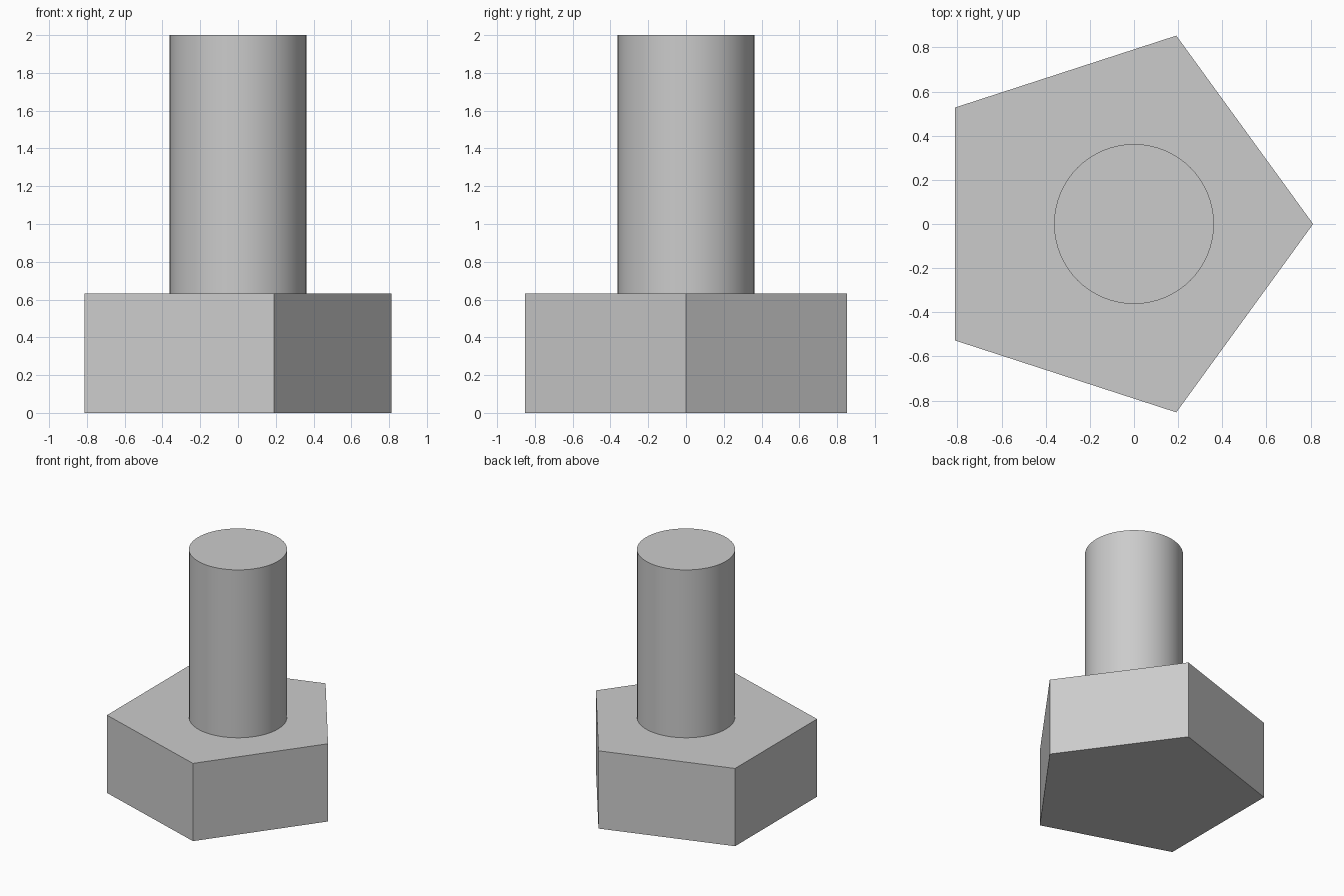
import bpy
import math

SIDES = 5
HEAD_RADIUS = 0.897
HEAD_HEIGHT = 0.633
SHAFT_RADIUS = 0.362
TOTAL_HEIGHT = 2.0

cube = bpy.data.objects.get("Cube")
if cube:
    bpy.data.objects.remove(cube, do_unlink=True)

# Plain grey metal
grey = bpy.data.materials.new("grey metal")
grey.use_nodes = True
colour = (0.6, 0.6, 0.6, 1)
grey.diffuse_color = colour
grey.node_tree.nodes["Principled BSDF"].inputs["Base Color"].default_value = colour


def prism(name, sides, radius, bottom, top, x, turn):
    bpy.ops.mesh.primitive_cylinder_add(
        vertices=sides, radius=radius, depth=top - bottom,
        location=(x, 0, (bottom + top) / 2), rotation=(0, 0, turn))
    part = bpy.context.object
    part.name = name
    part.data.materials.append(grey)
    bpy.ops.object.transform_apply(location=False, rotation=True, scale=False)
    return part


# Five-sided head, one corner pointing to +x, centred by its bounding box
offset = -HEAD_RADIUS * (1 - math.cos(math.pi / SIDES)) / 2
prism("bolt_head", SIDES, HEAD_RADIUS, 0, HEAD_HEIGHT, offset, -math.pi / 2)

# Smooth round shaft
prism("bolt_shaft", 64, SHAFT_RADIUS, HEAD_HEIGHT, TOTAL_HEIGHT, 0, 0)
bpy.ops.object.shade_smooth_by_angle(angle=math.radians(30))
